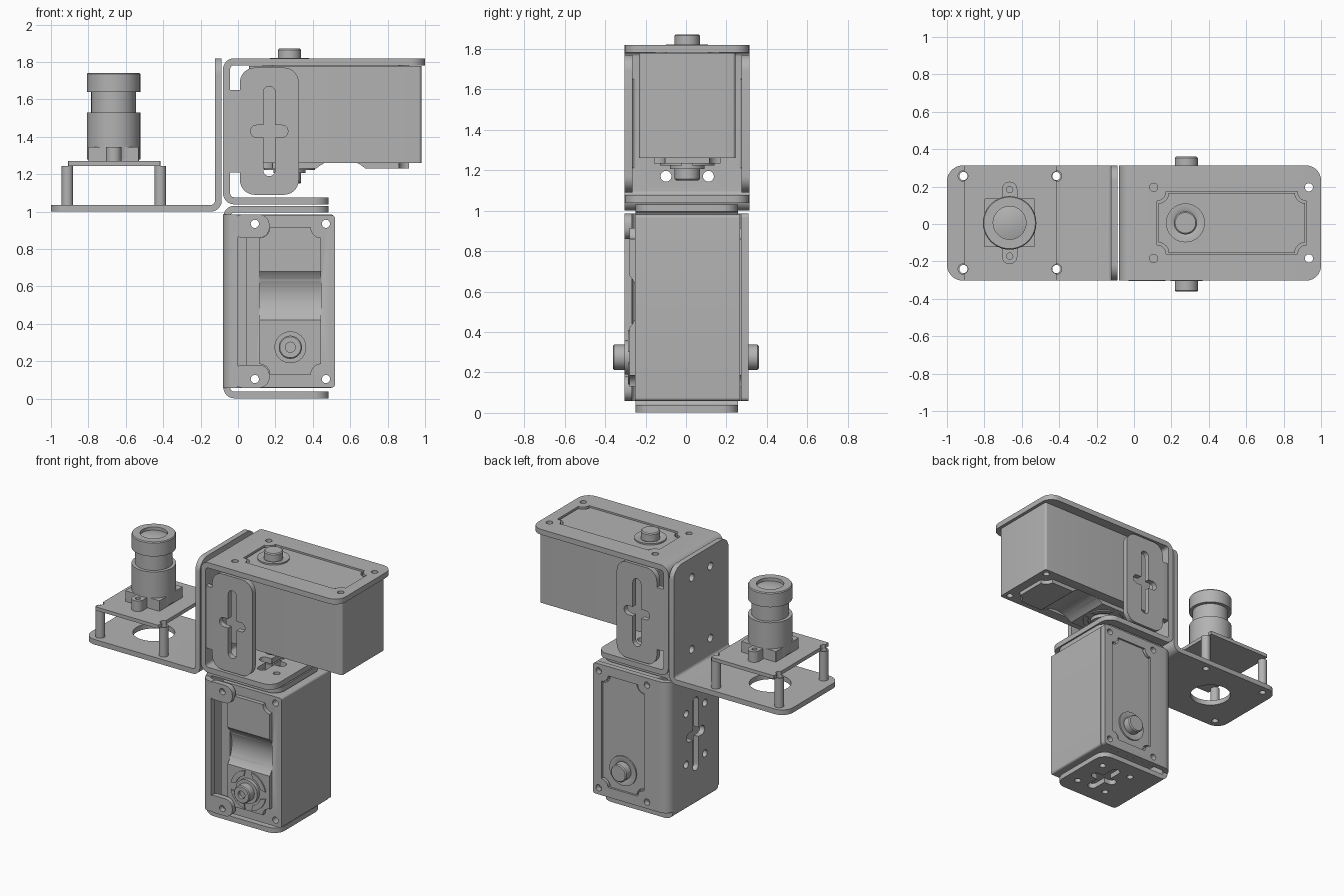
import bpy, bmesh
from math import pi, cos, sin, tan
from mathutils import Matrix, Vector

if "Cube" in bpy.data.objects:
    bpy.data.objects.remove(bpy.data.objects["Cube"])

grey = bpy.data.materials.new("mid grey")
grey.use_nodes = True
grey.diffuse_color = (0.45, 0.45, 0.45, 1)
grey.node_tree.nodes["Principled BSDF"].inputs["Base Color"].default_value = (0.45, 0.45, 0.45, 1)

YC = 0.006  # centre line of the assembly
AXES = {"x": lambda a, b, d: (d, a, b),
        "y": lambda a, b, d: (a, d, b),
        "z": lambda a, b, d: (a, b, d)}


def finish(name, bm):
    bmesh.ops.recalc_face_normals(bm, faces=bm.faces)
    mesh = bpy.data.meshes.new(name)
    bm.to_mesh(mesh)
    bm.free()
    mesh.materials.append(grey)
    ob = bpy.data.objects.new(name, mesh)
    bpy.context.collection.objects.link(ob)
    return ob


# ---- outlines ----
def arc(cx, cy, r, a0, a1, n=8):
    return [(cx + r * cos(a0 + (a1 - a0) * i / n), cy + r * sin(a0 + (a1 - a0) * i / n))
            for i in range(n + 1)]


def circle(cx, cy, r, n=32):
    return arc(cx, cy, r, 0, 2 * pi, n)[:-1]


def rounded(x0, x1, y0, y1, r):
    pts = []
    for k, (x, y) in enumerate([(x1 - r, y1 - r), (x0 + r, y1 - r), (x0 + r, y0 + r), (x1 - r, y0 + r)]):
        pts += arc(x, y, r, k * pi / 2, (k + 1) * pi / 2)
    return pts


def notched(x0, x1, y0, y1, r):
    # rectangle with concave quarter-round corners
    pts = []
    for k, (x, y) in enumerate([(x1, y1), (x0, y1), (x0, y0), (x1, y0)]):
        a = -pi / 2 + k * pi / 2
        pts += arc(x, y, r, a, a - pi / 2)
    return pts


# ---- solids ----
def prism(name, pts, d0, d1, axis="z"):
    bm = bmesh.new()
    put = AXES[axis]
    base = bm.faces.new([bm.verts.new(put(a, b, d0)) for a, b in pts])
    top = bmesh.ops.extrude_face_region(bm, geom=[base])["geom"]
    shift = Vector(put(0, 0, d1 - d0))
    bmesh.ops.translate(bm, vec=shift, verts=[v for v in top if isinstance(v, bmesh.types.BMVert)])
    return finish(name, bm)


def lathe(name, profile, cx, cy):
    bm = bmesh.new()
    vs = [bm.verts.new((cx + r, cy, z)) for r, z in profile]
    es = [bm.edges.new(p) for p in zip(vs, vs[1:])]
    bmesh.ops.spin(bm, geom=vs + es, cent=(cx, cy, 0), axis=(0, 0, 1), angle=2 * pi, steps=40)
    bmesh.ops.remove_doubles(bm, verts=bm.verts, dist=0.0001)
    return finish(name, bm)


def sheet(name, path, t, c0, c1, axis, bend=0.04, tip=0.0):
    # bent sheet metal: path is its middle line, tip rounds the free ends
    pts, dirs = [], []
    P = [Vector(p) for p in path]
    for i, p in enumerate(P):
        if i in (0, len(P) - 1):
            d = (P[1] - P[0]) if i == 0 else (P[-1] - P[-2])
            pts.append(p)
            dirs.append(d.normalized())
            continue
        d0, d1 = (p - P[i - 1]).normalized(), (P[i + 1] - p).normalized()
        turn = d0.angle_signed(d1)
        start = p - d0 * bend * tan(abs(turn) / 2)
        side = 1 if d0.x * d1.y - d0.y * d1.x > 0 else -1
        centre = start + Vector((-d0.y, d0.x)) * side * bend
        for k in range(9):
            m = Matrix.Rotation(side * abs(turn) * k / 8, 2)
            pts.append(centre + m @ (start - centre))
            dirs.append(m @ d0)
    left = [p + Vector((-d.y, d.x)) * t / 2 for p, d in zip(pts, dirs)]
    right = [p - Vector((-d.y, d.x)) * t / 2 for p, d in zip(pts, dirs)]
    ob = prism(name, [tuple(p) for p in left + right[::-1]], c0, c1, axis)
    if tip:
        bm = bmesh.new()
        bm.from_mesh(ob.data)
        ends = [Vector(AXES[axis](p.x, p.y, c)) for p in (pts[0], pts[-1]) for c in (c0, c1)]
        edges = [e for e in bm.edges
                 if any(((e.verts[0].co + e.verts[1].co) / 2 - q).length < 0.001 for q in ends)]
        bmesh.ops.bevel(bm, geom=edges, offset=tip, segments=8, profile=0.5, affect="EDGES")
        bm.to_mesh(ob.data)
        bm.free()
    return ob


def cut(ob, outlines, d0, d1, axis):
    for pts in outlines:
        tool = prism("cutter", pts, d0, d1, axis)
        tool.hide_render = True
        mod = ob.modifiers.new("cut", "BOOLEAN")
        mod.operation, mod.solver, mod.object = "DIFFERENCE", "EXACT", tool
        graph = bpy.context.evaluated_depsgraph_get()
        mesh = bpy.data.meshes.new_from_object(ob.evaluated_get(graph))
        ob.modifiers.clear()
        ob.data = mesh
        bpy.data.objects.remove(tool)
    return ob


def cross_slot(cx, cy, hx, hy, r=0.032):
    k = 0.065
    return [rounded(cx - r, cx + r, cy - hy, cy + hy, r * 0.99),
            rounded(cx - hx, cx + hx, cy - r, cy + r, r * 0.99),
            [(cx + k, cy), (cx, cy + k), (cx - k, cy), (cx, cy - k)]]


def holes(xs, ys, r=0.022):
    return [circle(x, y, r, 20) for x in xs for y in ys]


# ---- servo: length on x, output on z, output face at z = 0 ----
def servo(tag, matrix):
    W, bottom, shaft = 0.238, -0.52, 0.215
    body = prism(tag + "_servo_body", rounded(0, 0.92, -W, W, 0.015), bottom, 0)
    top = prism(tag + "_servo_top_panel", notched(0.07, 0.855, -0.16, 0.16, 0.055), -0.01, 0.032)
    under = prism(tag + "_servo_under_panel", notched(0.07, 0.855, -0.165, 0.165, 0.055), bottom - 0.028, bottom + 0.01)
    cut(body, holes((0.045, 0.875), (-0.19, 0.19)), -1, 1, "z")
    for part in (body, under):  # scoop across the underside
        cut(part, [circle(0.49, bottom - 0.18, 0.2, 64)], -0.165, 0.165, "y")
    face = bottom - 0.028
    parts = [body, top, under,
             lathe(tag + "_output_shaft", [(0, 0), (0.104, 0), (0.104, 0.042), (0.075, 0.042), (0.062, 0.036),
                                           (0.062, 0.085), (0.055, 0.092), (0, 0.092)], shaft, 0),
             lathe(tag + "_rear_pivot", [(0, face + 0.01), (0.085, face + 0.01), (0.085, face - 0.025),
                                         (0.062, face - 0.025), (0.062, face - 0.076), (0.056, face - 0.082),
                                         (0.027, face - 0.082), (0.027, face - 0.06), (0, face - 0.06)], shaft, 0)]
    for k in range(4):
        a = k * pi / 2 + pi / 4
        ring = arc(shaft, 0, 0.138, a - 0.6, a + 0.6) + arc(shaft, 0, 0.102, a + 0.45, a - 0.45)
        parts.append(prism(tag + "_pivot_rib", ring, face - 0.008, face + 0.005))
    for p in parts:
        p.data.transform(matrix)


servo("upper", Matrix.Translation((0.06, YC, 1.78)))
servo("lower", Matrix.Translation((0.28, 0.268, 0.06)) @ Matrix(((0, 1, 0, 0), (0, 0, 1, 0), (1, 0, 0, 0), (0, 0, 0, 1))))

# ---- upper bracket: top flange, back, bottom flange, side ears ----
Y0, Y1, T = -0.303, 0.313, 0.038
mount_holes = holes((YC - 0.105, YC + 0.105), (1.17, 1.68), 0.027)
upper = sheet("upper_bracket", [(1.0, 1.801), (-0.061, 1.801), (-0.061, 1.058), (0.485, 1.058)], T, Y0, Y1, "y", tip=0.08)
cut(upper, mount_holes, -0.2, 0, "x")
cut(upper, holes((0.105, 0.935), (YC - 0.19, YC + 0.19)) + [notched(0.122, 0.923, YC - 0.167, YC + 0.167, 0.05)],
    1.7, 1.9, "z")
flange_cuts = cross_slot(0.27, YC, 0.1, 0.15) + holes((0.15, 0.39), (YC - 0.13, YC + 0.13))
cut(upper, flange_cuts, 1.03, 1.09, "z")
neck = sheet("upper_ear_neck", [(0.04, -0.284), (-0.061, -0.284), (-0.061, 0.294), (0.04, 0.294)],
             T - 0.002, 1.21, 1.65, "z")
for side, y in (("right", -0.284), ("left", 0.294)):
    ear = prism(side + "_ear", rounded(0.01, 0.325, 1.09, 1.77, 0.08), y - T / 2, y + T / 2, "y")
    cut(ear, cross_slot(0.167, 1.43, 0.1, 0.24), y - 0.1, y + 0.1, "y")

# ---- lower bracket: wraps the servo sides, with top and bottom flanges ----
back_cuts = cross_slot(YC, 0.52, 0.1, 0.26) + holes((YC - 0.105, YC + 0.105), (0.34, 0.7), 0.025)
wrap = sheet("lower_bracket_sides", [(0.515, 0.29), (-0.061, 0.29), (-0.061, -0.285), (0.0, -0.285)],
             T, 0.058, 0.985, "z", bend=0.05, tip=0.02)
cut(wrap, back_cuts, -0.2, 0, "x")
cut(wrap, holes((0.09, 0.47), (0.105, 0.935)) + [notched(0.113, 0.447, 0.127, 0.918, 0.05)], 0.25, 0.35, "y")
ends = sheet("lower_bracket_flanges", [(0.485, 1.013), (-0.06, 1.013), (-0.06, 0.02), (0.485, 0.02)],
             T - 0.002, -0.25, 0.258, "y", tip=0.08)
cut(ends, back_cuts, -0.2, 0, "x")
cut(ends, flange_cuts, -0.1, 1.1, "z")
for place, z, z0, z1 in (("bottom", 0.105, 0.058, 0.18), ("top", 0.935, 0.86, 0.985)):
    tab = prism(place + "_screw_tab", rounded(-0.03, 0.168, z0, z1, 0.055), -0.304, -0.266, "y")
    cut(tab, holes((0.09,), (z,)), -0.4, -0.2, "y")

# ---- camera bracket, posts and board ----
CX, POSTS = -0.665, ((-0.912, -0.415), (YC - 0.247, YC + 0.25))
shelf = sheet("camera_bracket", [(-1.0, 1.018), (-0.105, 1.018), (-0.105, 1.82)], T - 0.002, Y0, Y1, "y", tip=0.085)
cut(shelf, mount_holes, -0.2, 0, "x")
cut(shelf, holes(*POSTS) + [circle(CX, YC, 0.135, 48)], 0.9, 1.1, "z")
board = prism("camera_board", rounded(-0.908, -0.415, Y0, Y1, 0.005), 1.245, 1.27)
cut(board, holes(*POSTS, 0.024), 1.2, 1.3, "z")
for x in POSTS[0]:
    for y in POSTS[1]:
        post = prism("board_post", circle(x, y, 0.031, 24), 1.036, 1.245)
        cut(post, holes((x,), (y,)), 1, 1.3, "z")

# ---- camera ----
prism("lens_mount", rounded(CX - 0.135, CX + 0.135, YC - 0.13, YC + 0.13, 0.005), 1.27, 1.345)
for s in (-1, 1):
    y = YC + s * 0.178
    ends_y = sorted((YC + s * 0.1, y + s * 0.042))
    lug = prism("lens_mount_lug", rounded(CX - 0.041, CX + 0.041, *ends_y, 0.04), 1.27, 1.345)
    cut(lug, holes((CX,), (y,), 0.017), 1.3, 1.4, "z")
lathe("lens_barrel", [(0, 1.28), (0.143, 1.28), (0.143, 1.53), (0.12, 1.53), (0.12, 1.64), (0.143, 1.64),
                      (0.143, 1.735), (0.138, 1.742), (0.088, 1.742), (0.088, 1.72), (0.05, 1.73), (0, 1.734)], CX, YC)

# smooth the rounded surfaces, keep the edges sharp
bpy.ops.object.select_all(action="DESELECT")
for ob in bpy.context.collection.objects:
    if ob.type == "MESH":
        ob.select_set(True)
        bpy.context.view_layer.objects.active = ob
bpy.ops.object.shade_smooth_by_angle(angle=pi / 6)
